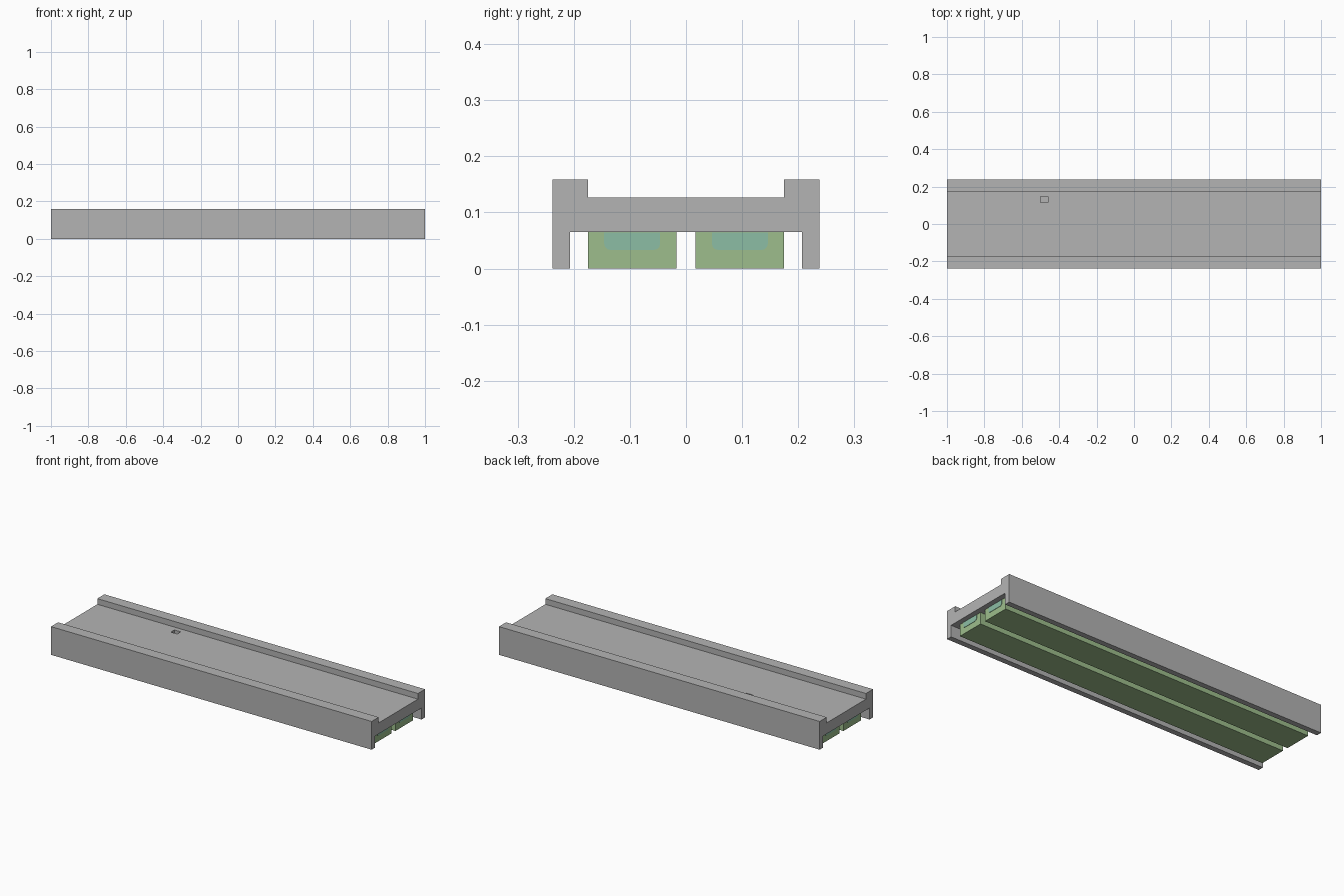
import bpy, bmesh, math

if "Cube" in bpy.data.objects:
    bpy.data.objects.remove(bpy.data.objects["Cube"], do_unlink=True)


def material(name, rgb):
    m = bpy.data.materials.new(name)
    m.use_nodes = True
    m.diffuse_color = (*rgb, 1)
    m.node_tree.nodes["Principled BSDF"].inputs["Base Color"].default_value = (*rgb, 1)
    return m


concrete = material("concrete grey", (0.456, 0.456, 0.456))
green = material("soft green", (0.337, 0.515, 0.262))
teal = material("pale teal", (0.262, 0.515, 0.376))


def extrude_profile(name, points, x0, x1, mat):
    """Extrude a closed (y, z) outline along x from x0 to x1."""
    bm = bmesh.new()
    face = bm.faces.new([bm.verts.new((x0, y, z)) for y, z in points])
    ext = bmesh.ops.extrude_face_region(bm, geom=[face])
    moved = [v for v in ext["geom"] if isinstance(v, bmesh.types.BMVert)]
    bmesh.ops.translate(bm, verts=moved, vec=(x1 - x0, 0, 0))
    bmesh.ops.recalc_face_normals(bm, faces=bm.faces)
    me = bpy.data.meshes.new(name)
    bm.to_mesh(me)
    bm.free()
    me.materials.append(mat)
    ob = bpy.data.objects.new(name, me)
    bpy.context.collection.objects.link(ob)
    return ob


def rect(y0, y1, z0, z1):
    return [(y0, z0), (y1, z0), (y1, z1), (y0, z1)]


# Deck with raised kerbs and side skirts, from one mirrored cross-section
half = [(0.207, 0.065), (0.207, 0), (0.238, 0), (0.238, 0.159),
        (0.175, 0.159), (0.175, 0.127)]
deck = extrude_profile("deck", half + [(-y, z) for y, z in reversed(half)],
                       -1, 1, concrete)

# Small square recess in the deck surface
cutter = extrude_profile("recess_cutter", rect(0.115, 0.147, 0.097, 0.14),
                         -0.50, -0.46, concrete)
cutter.hide_render = True
mod = deck.modifiers.new("recess", 'BOOLEAN')
mod.operation = 'DIFFERENCE'
mod.solver = 'EXACT'
mod.object = cutter
bpy.context.view_layer.objects.active = deck
bpy.ops.object.modifier_apply(modifier=mod.name)
bpy.data.objects.remove(cutter, do_unlink=True)

# Two long beams under the deck, each with a teal panel on both ends
END = 0.97
for side, s in (("left", 1), ("right", -1)):
    yc = 0.096 * s
    extrude_profile(f"beam_{side}", rect(yc - 0.079, yc + 0.079, 0, 0.065),
                    -END, END, green)
    # Panel outline with rounded lower corners
    r, w, z0 = 0.012, 0.05, 0.033
    arc = [math.radians(a) for a in (0, 30, 60, 90)]
    corner = [(w - r + r * math.sin(a), z0 + r - r * math.cos(a)) for a in arc]
    outline = corner + [(w, 0.0645), (-w, 0.0645)] + [(-y, z) for y, z in reversed(corner)]
    outline = [(yc + y, z) for y, z in outline]
    for end, e in (("east", 1), ("west", -1)):
        extrude_profile(f"end_panel_{side}_{end}", outline,
                        e * (END - 0.001), e * (END + 0.002), teal)
